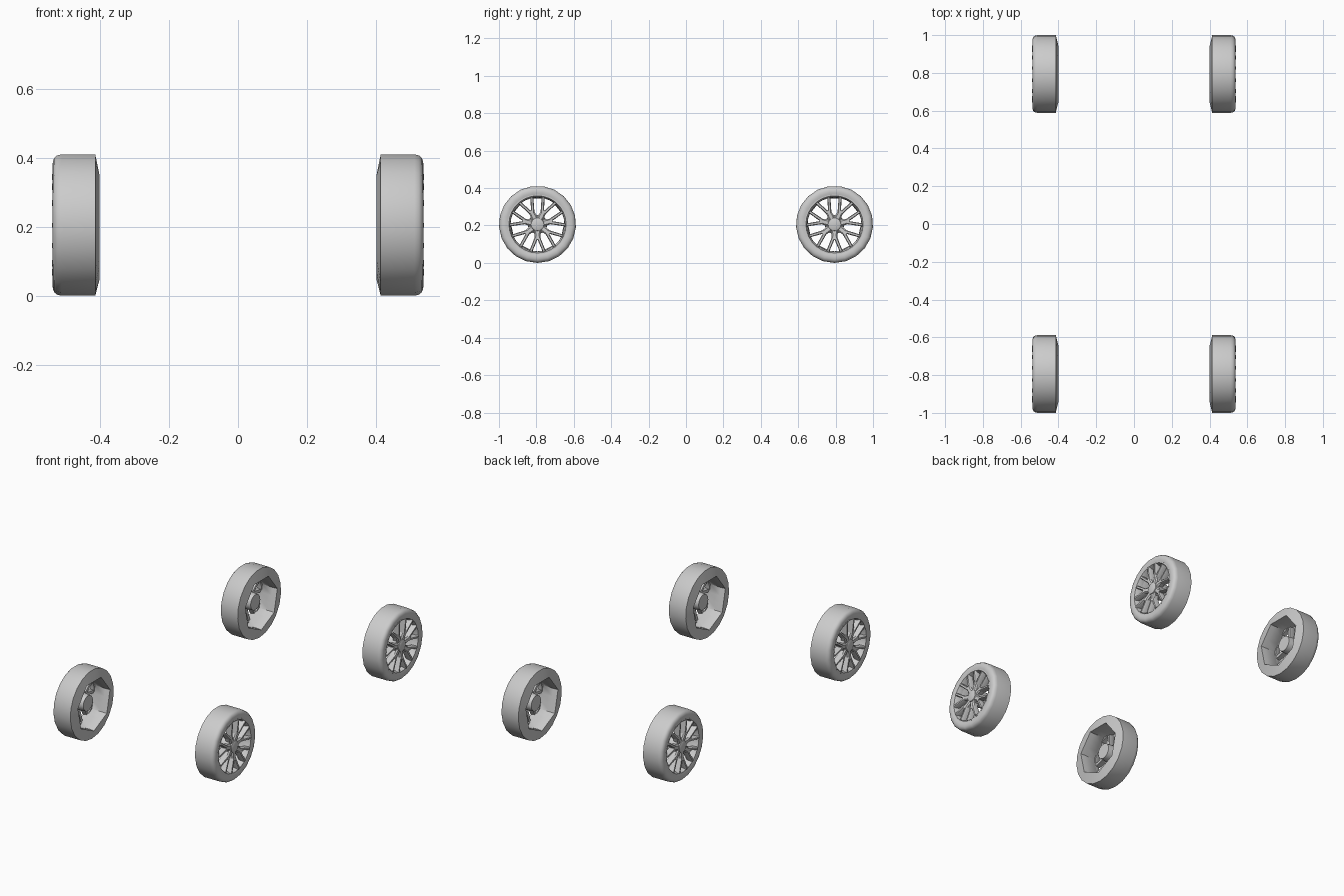
import bpy, bmesh
from math import sin, cos, pi, radians
from mathutils import Vector

if "Cube" in bpy.data.objects:
    bpy.data.objects.remove(bpy.data.objects["Cube"])

R = 0.206          # tyre radius
AXLE_Y = 0.794     # wheel centres at +-y
START = -pi / 2    # first spoke points straight down
SEG = 2 * pi / 7


def finish(bm, name):
    bmesh.ops.recalc_face_normals(bm, faces=bm.faces)
    me = bpy.data.meshes.new(name)
    bm.to_mesh(me)
    bm.free()
    return me


def lathe(bm, profile, n, closed=False):
    """Revolve (x, radius, heptagonal) points around the axle."""
    rings = []
    for x, r, hept in profile:
        ring = []
        for i in range(n):
            a = 2 * pi * i / n
            k = cos(pi / 7) / cos(a % SEG - pi / 7) if hept else 1
            ring.append(bm.verts.new((x, r * k * cos(a + START), r * k * sin(a + START))))
        rings.append(ring)
    pairs = list(zip(rings, rings[1:]))
    if closed:
        pairs.append((rings[-1], rings[0]))
    else:
        bm.faces.new(rings[0])
        bm.faces.new(rings[-1])
    for p, q in pairs:
        for i in range(n):
            j = (i + 1) % n
            bm.faces.new((p[i], p[j], q[j], q[i]))


def beam(bm, p, q, w0, w1, x0, x1, depth):
    """Chamfered spoke bar from (radius, angle) p to q; x0, x1 are its front heights."""
    a = Vector((0, p[0] * cos(p[1]), p[0] * sin(p[1])))
    b = Vector((0, q[0] * cos(q[1]), q[0] * sin(q[1])))
    d = (b - a).normalized()
    side = Vector((0, -d.z, d.y))
    ends = []
    for c, w, x in ((a, w0, x0), (b, w1, x1)):
        section = [(-0.5, -depth), (0.5, -depth), (0.5, -0.007),
                   (0.28, 0), (-0.28, 0), (-0.5, -0.007)]
        ends.append([bm.verts.new(c + side * (s * w) + Vector((x + h, 0, 0)))
                     for s, h in section])
    s, e = ends
    bm.faces.new(s)
    bm.faces.new(e)
    for i in range(6):
        j = (i + 1) % 6
        bm.faces.new((s[i], s[j], e[j], e[i]))


# Tyre with rounded outer shoulder and seven-sided inner opening
bm = bmesh.new()
lathe(bm, [(0.401, 0.156, True), (0.414, R, False), (0.512, R, False),
           (0.525, 0.203, False), (0.533, 0.196, False), (0.537, 0.186, False),
           (0.538, 0.172, False), (0.534, 0.158, False), (0.518, 0.157, False),
           (0.500, 0.156, True), (0.430, 0.153, True)], 21, closed=True)
tyre = finish(bm, "tyre")

# Rim lip around the spokes
bm = bmesh.new()
lathe(bm, [(0.535, 0.160, False), (0.535, 0.153, False), (0.520, 0.146, False),
           (0.500, 0.144, False), (0.500, 0.160, False)], 28, closed=True)
rim = finish(bm, "rim")

# Seven forked spokes
bm = bmesh.new()
for k in range(7):
    a = START + k * SEG
    beam(bm, (0.030, a), (0.082, a), 0.036, 0.028, 0.531, 0.535, 0.032)
    for s in (-1, 1):
        beam(bm, (0.068, a + s * radians(4)), (0.150, a + s * radians(14)),
             0.018, 0.016, 0.534, 0.540, 0.034)
spokes = finish(bm, "spokes")

# Hub with raised cap and barrel running inward
bm = bmesh.new()
lathe(bm, [(0.440, 0.046, False), (0.500, 0.052, False), (0.522, 0.050, False),
           (0.528, 0.036, False), (0.535, 0.034, False), (0.538, 0.028, False)], 21)
hub = finish(bm, "hub")

# Place the four wheels; the left side is turned to face outward
first = True
for y, end in ((-AXLE_Y, "front"), (AXLE_Y, "rear")):
    for turn, side in ((0, "right"), (pi, "left")):
        for me in (tyre, rim, spokes, hub):
            ob = bpy.data.objects.new(f"{end}_{side}_{me.name}", me)
            ob.location = (0, y, R)
            ob.rotation_euler = (0, 0, turn)
            bpy.context.collection.objects.link(ob)
            if first:
                bpy.ops.object.select_all(action='DESELECT')
                ob.select_set(True)
                bpy.context.view_layer.objects.active = ob
                bpy.ops.object.shade_smooth_by_angle(angle=radians(32))
        first = False
